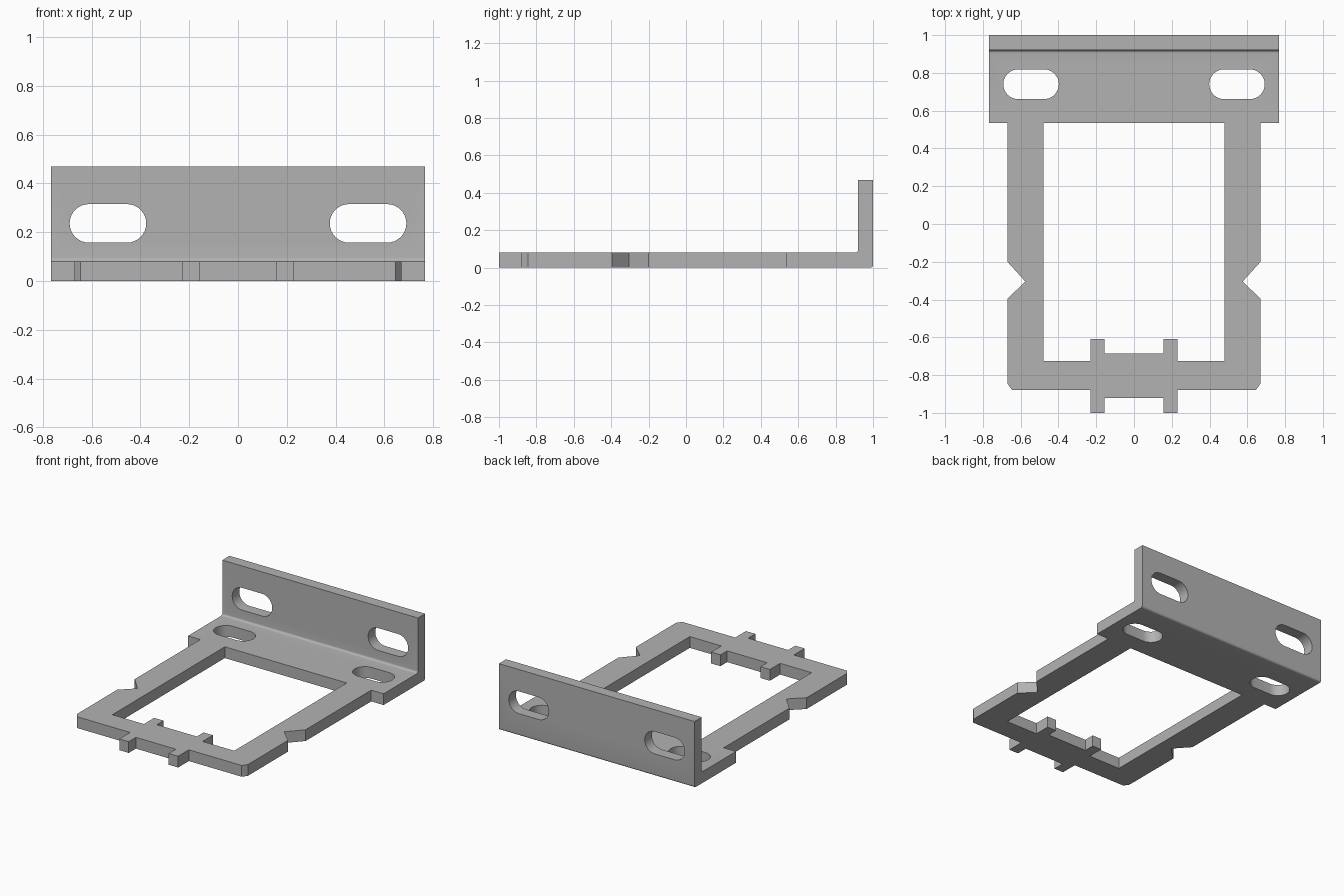
import bpy, bmesh, math
from mathutils import Vector

if "Cube" in bpy.data.objects:
    bpy.data.objects.remove(bpy.data.objects["Cube"], do_unlink=True)

W, T, H = 0.767, 0.08, 0.47          # half width, sheet thickness, upright height
SHOULDER, WALL = 0.535, 1 - 0.08     # front of the wide flange, inside of the upright


def prism(name, points, direction):
    """Solid made by sweeping a closed 3D outline along a direction."""
    bm = bmesh.new()
    face = bm.faces.new([bm.verts.new(p) for p in points])
    swept = bmesh.ops.extrude_face_region(bm, geom=[face])["geom"]
    moved = [v for v in swept if isinstance(v, bmesh.types.BMVert)]
    bmesh.ops.translate(bm, vec=Vector(direction), verts=moved)
    bmesh.ops.recalc_face_normals(bm, faces=bm.faces)
    mesh = bpy.data.meshes.new(name)
    bm.to_mesh(mesh)
    bm.free()
    obj = bpy.data.objects.new(name, mesh)
    bpy.context.collection.objects.link(obj)
    return obj


def cut(target, tool, operation="DIFFERENCE"):
    """Apply a boolean and discard its tool."""
    mod = target.modifiers.new("cut", "BOOLEAN")
    mod.operation, mod.solver, mod.object = operation, "EXACT", tool
    bpy.context.view_layer.objects.active = target
    bpy.ops.object.modifier_apply(modifier=mod.name)
    bpy.data.objects.remove(tool, do_unlink=True)


def mirrored(half):
    """Complete a right-hand outline with its reflection in x."""
    return half + [(-x, y) for x, y in reversed(half)]


def arc(cx, cy, r, start, end, steps):
    angles = [math.radians(start + (end - start) * i / steps) for i in range(steps + 1)]
    return [(cx + r * math.cos(a), cy + r * math.sin(a)) for a in angles]


def slot(x0, x1, centre, r=0.079):
    return arc(x1 - r, centre, r, -90, 90, 16) + arc(x0 + r, centre, r, 90, 270, 16)


# Bent sheet: an L profile with rounded bend, swept across the width
bend = 0.015
profile = ([(-1.1, 0)] + arc(1 - bend, bend, bend, -90, 0, 6) + [(1, H), (WALL, H)]
           + arc(WALL - bend, T + bend, bend, 0, -90, 6) + [(-1.1, T)])
bracket = prism("mounting_bracket", [(-W, y, z) for y, z in profile], (2 * W, 0, 0))

# Outer silhouette: front tabs, chamfered corners, side notches, wide flange
outline = mirrored([
    (0.157, -0.92), (0.157, -1), (0.23, -1), (0.23, -0.88), (0.645, -0.88),
    (0.67, -0.845), (0.67, -0.395), (0.575, -0.305), (0.67, -0.2),
    (0.67, SHOULDER), (0.9, SHOULDER), (0.9, 1.1)])
cut(bracket, prism("outline_cutter", [(x, y, -0.1) for x, y in outline], (0, 0, 0.8)),
    "INTERSECT")

# Window with two inward tabs
window = mirrored([
    (0.157, -0.685), (0.157, -0.61), (0.23, -0.61), (0.23, -0.725),
    (0.478, -0.725), (0.478, SHOULDER)])
cut(bracket, prism("window_cutter", [(x, y, -0.1) for x, y in window], (0, 0, 0.3)))

# Mounting slots through the flange and the upright
for side in (-1, 1):
    flange = [(side * x, y, -0.1) for x, y in slot(0.398, 0.692, 0.74)]
    cut(bracket, prism("flange_slot_cutter", flange, (0, 0, 0.3)))
    upright = [(side * x, 0.85, z) for x, z in slot(0.376, 0.69, 0.236)]
    cut(bracket, prism("upright_slot_cutter", upright, (0, 0.3, 0)))

# Plain grey metal
grey = bpy.data.materials.new("grey_metal")
grey.use_nodes = True
colour = (0.45, 0.45, 0.45, 1)
grey.diffuse_color = colour
grey.node_tree.nodes["Principled BSDF"].inputs["Base Color"].default_value = colour
bracket.data.materials.clear()
bracket.data.materials.append(grey)

bpy.ops.object.select_all(action="DESELECT")
bracket.select_set(True)
bpy.context.view_layer.objects.active = bracket
bpy.ops.object.shade_smooth_by_angle(angle=math.radians(30))
